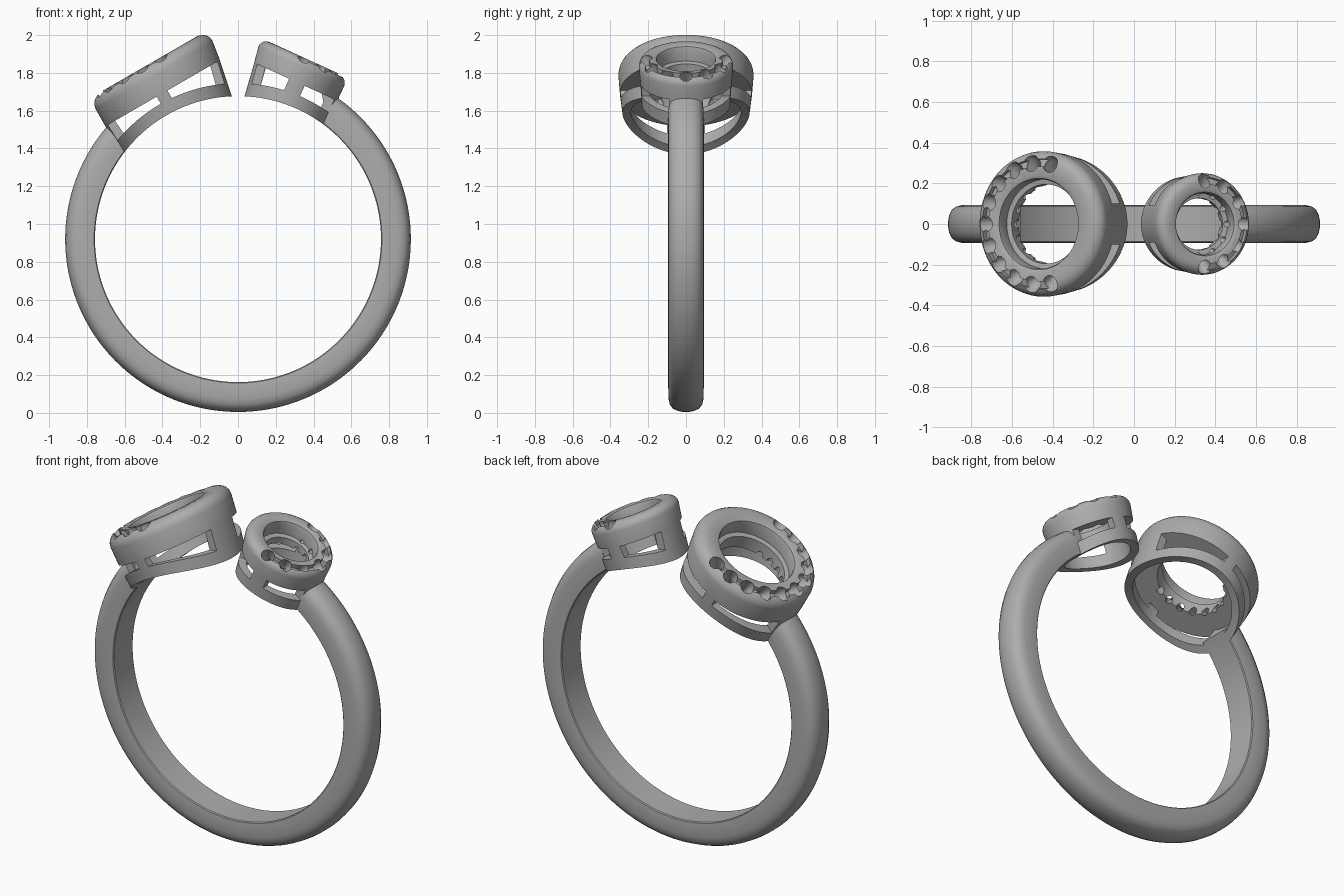
import bpy, bmesh
from math import radians, cos, sin, pi
from mathutils import Matrix, Vector

if "Cube" in bpy.data.objects:
    bpy.data.objects.remove(bpy.data.objects["Cube"])

metal = bpy.data.materials.new("grey_metal")
metal.use_nodes = True
GREY = (0.42, 0.42, 0.42, 1)
metal.diffuse_color = GREY
metal.node_tree.nodes["Principled BSDF"].inputs["Base Color"].default_value = GREY

CENTRE = Matrix.Translation((0, 0, 0.92))
FINGER = 0.757


def to_object(name, bm):
    bmesh.ops.remove_doubles(bm, verts=bm.verts, dist=1e-5)
    bmesh.ops.recalc_face_normals(bm, faces=bm.faces)
    mesh = bpy.data.meshes.new(name)
    bm.to_mesh(mesh)
    bm.free()
    mesh.materials.append(metal)
    obj = bpy.data.objects.new(name, mesh)
    bpy.context.collection.objects.link(obj)
    return obj


def revolve(bm, profile, segs, matrix, start=0.0, sweep=2 * pi):
    """Turn a closed (radius, height) profile about z, capping partial turns."""
    full = sweep > 2 * pi - 0.001
    rings = []
    for i in range(segs if full else segs + 1):
        a = start + sweep * i / segs
        rings.append([bm.verts.new(matrix @ Vector((r * cos(a), r * sin(a), h)))
                      for r, h in profile])
    n = len(profile)
    for i in range(segs):
        p, q = rings[i], rings[(i + 1) % len(rings)]
        for j in range(n):
            k = (j + 1) % n
            # points on the axis make triangles
            if profile[j][0] == 0 and profile[k][0] == 0:
                continue
            bm.faces.new((p[j], p[k], q[k], q[j]))
    if not full:
        bm.faces.new(rings[0])
        bm.faces.new(rings[-1])


def cut(obj, cutter):
    mod = obj.modifiers.new("cut", "BOOLEAN")
    mod.operation = "DIFFERENCE"
    mod.solver = "EXACT"
    mod.object = cutter
    bpy.context.view_layer.objects.active = obj
    bpy.ops.object.modifier_apply(modifier=mod.name)
    bpy.data.objects.remove(cutter)


def smooth(obj):
    bpy.ops.object.select_all(action="DESELECT")
    obj.select_set(True)
    bpy.context.view_layer.objects.active = obj
    bpy.ops.object.shade_smooth_by_angle(angle=radians(32))


def finger_cylinder(radius):
    bm = bmesh.new()
    turn = CENTRE @ Matrix.Rotation(radians(90), 4, "X")
    revolve(bm, [(0, -1), (radius, -1), (radius, 1), (0, 1)], 160, turn)
    return to_object("finger_cutter", bm)


def make_head(name, tilt, u, side, top, R, bore, window_top, post, end_post,
              stones, step, seat):
    """Hollow setting: side is the direction of the stone seats along x."""
    place = Matrix.Rotation(radians(-tilt), 4, "Y") @ Matrix.Translation((u, 0, 0))
    base, lip, wall = top - 0.40, bore - 0.025, 0.05
    low = R * 0.9
    edge = 0.055 * R / 0.36 + 0.01

    # rounded rim, inner ledge, hollow tapered basket
    profile = [(low, base), (R - 0.008, window_top), (R, top - edge)]
    for i in range(1, 6):
        a = radians(90) * i / 5
        profile.append((R - edge + edge * cos(a), top - edge + edge * sin(a)))
    profile += [(bore + 0.018, top), (bore + 0.005, top - 0.006), (bore, top - 0.02),
                (bore, top - 0.085), (lip, top - 0.09), (lip, window_top),
                (R - wall, window_top), (low - wall, base)]
    bm = bmesh.new()
    revolve(bm, profile, 96, Matrix())
    for v in bm.verts:
        v.co.x += side * 0.085 * (top - v.co.z)
    bm.transform(place)
    head = to_object(name, bm)
    cut(head, finger_cylinder(FINGER))

    # four windows above a lower rim
    bm = bmesh.new()
    shift = side * 0.018
    for sx in (-1, 1):
        for sy in (-1, 1):
            box = (Matrix.Translation((shift + sx * (post + 0.25), sy * (end_post + 0.25),
                                       window_top - 0.25)) @ Matrix.Scale(0.5, 4))
            bmesh.ops.create_cube(bm, size=1, matrix=place @ box)
    windows = to_object("window_cutter", bm)
    cut(windows, finger_cylinder(0.825))
    cut(head, windows)

    # stone seats leaning outwards, each with a drilled hole
    mid = (R + bore) / 2 + 0.012
    facing = 0 if side > 0 else pi
    bm = bmesh.new()
    drill = seat * 0.5
    for i in range(stones):
        a = facing + radians(step) * (i - (stones - 1) / 2)
        m = (place @ Matrix.Rotation(a, 4, "Z") @ Matrix.Translation((mid, 0, top - 0.01))
             @ Matrix.Rotation(radians(33), 4, "Y"))
        revolve(bm, [(0, -0.25), (drill, -0.25), (drill, -0.065), (seat, -0.03),
                     (seat, 0.1), (0, 0.1)], 16, m)
    cut(head, to_object("seat_cutter", bm))

    # groove that splits the metal between seats into prongs
    bm = bmesh.new()
    span = radians(step) * (stones - 1)
    g = seat * 0.42
    revolve(bm, [(mid - g, top - 0.025), (mid + g, top - 0.035),
                 (mid + g * 1.5, top + 0.05), (mid - g, top + 0.05)],
            60, place, facing - span / 2, span)
    cut(head, to_object("groove_cutter", bm))
    smooth(head)


# open band, flat inside and rounded outside
half = [(0.757, 0.087), (0.762, 0.092), (0.79, 0.094), (0.845, 0.093), (0.875, 0.086),
        (0.897, 0.07), (0.91, 0.043), (0.915, 0.014)]
section = half + [(r, -h) for r, h in reversed(half)]
bm = bmesh.new()
# angle zero points to +x and grows downwards
turn = CENTRE @ Matrix.Rotation(radians(-90), 4, "X")
first, last = radians(-55), radians(180 + 42.5)
revolve(bm, section, 140, turn, first, last - first)
smooth(to_object("band", bm))

make_head("large_setting", 30, 0.515, -1, 1.835, 0.358, 0.22, 1.665, 0.033, 0.1,
          11, 20.5, 0.04)
make_head("small_setting", -24.5, -0.46, 1, 1.856, 0.25, 0.152, 1.722, 0.045, 0.09,
          7, 30, 0.035)
